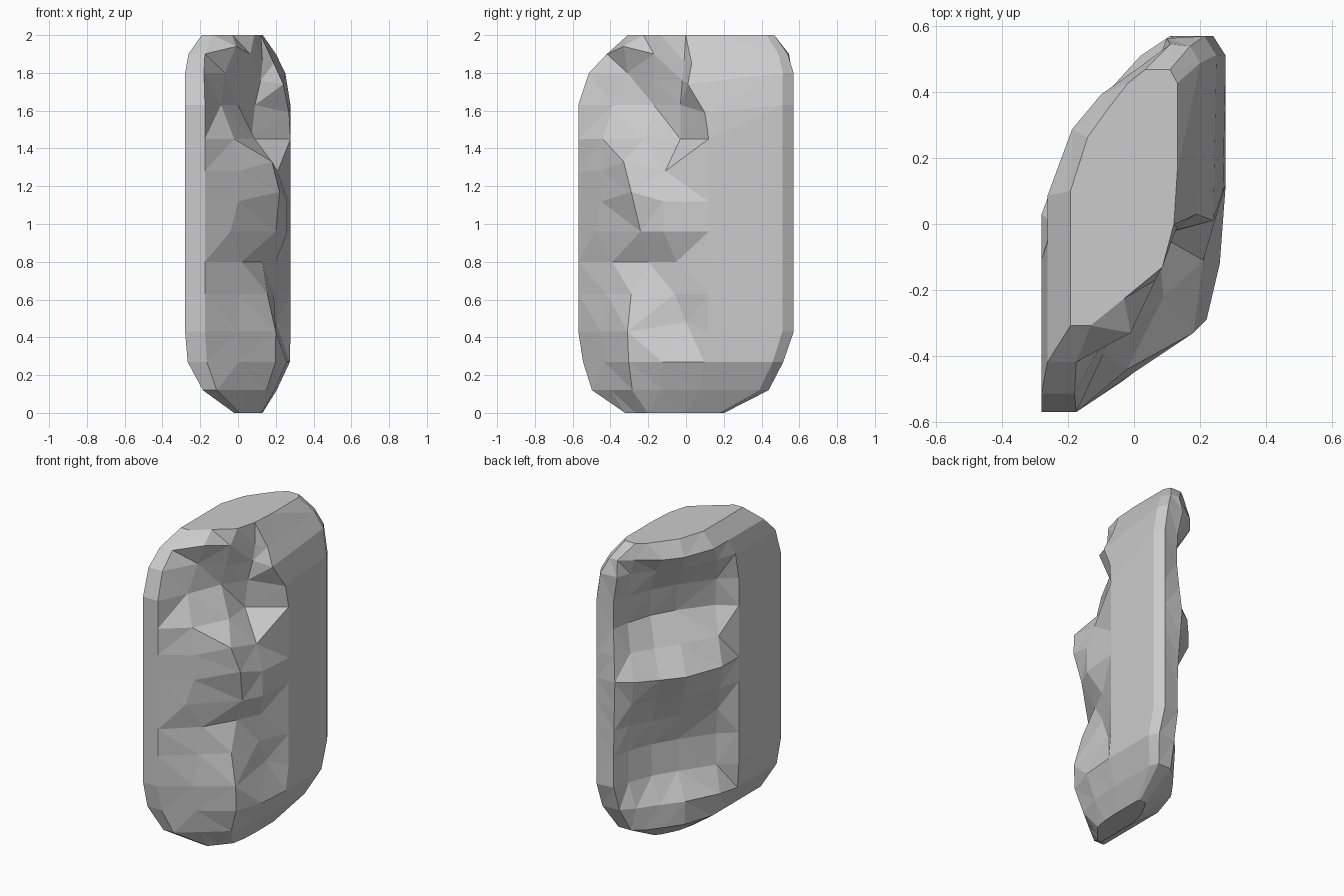
import bpy, bmesh

# Horizontal outline of the slab, counter-clockwise from the front left corner
OUTLINE = [(-.28, -.57), (-.175, -.57), (0, -.45), (.2, -.31), (.26, -.12),
           (.278, .12), (.278, .51), (.24, .57), (.11, .57), (.02, .51),
           (-.085, .395), (-.19, .27), (-.28, .03), (-.28, -.14)]

# Levels: z, scale x, scale y, centre x, centre y (tapered at both ends)
LEVELS = [(0, .27, .46, .055, -.06), (.12, .7, .82, .01, -.03),
          (.27, .97, .93, .005, -.015)]
LEVELS += [(z, 1, 1, 0, 0) for z in (.43, .63, .8, .96, 1.12, 1.28, 1.45, 1.63)]
LEVELS += [(1.8, .95, .95, -.014, .028), (1.9, .83, .84, -.03, .06),
           (2, .58, .68, -.03, .08)]

# Chipped hollows on the front right face, and the back top corner:
# {level: {column: (x, y) or (x, y, z)}}
CHIPS = {
    3: {4: (.2, 0, .48)},
    4: {2: (.01, -.42), 3: (.155, -.29), 4: (.19, -.06)},
    5: {2: (.02, -.39), 3: (.13, -.2), 4: (.2, -.05)},
    6: {2: (-.04, -.48), 3: (.2, -.24)},
    7: {3: (.22, -.29, 1.17)},
    8: {3: (.18, -.33, 1.33), 4: (.21, -.11)},
    9: {2: (-.02, -.44), 3: (.09, -.22), 4: (.07, -.03)},
    10: {2: (-.09, -.39), 3: (0, -.17), 4: (.09, -.03), 5: (.27, .1, 1.59)},
    11: {2: (-.07, -.31), 3: (.03, -.17, 1.76), 4: (.12, -.02, 1.76),
         5: (.24, .01, 1.74), 9: (.035, .5)},
    12: {2: (-.01, -.33, 1.94), 3: (.065, -.17, 1.9), 4: (.13, -.01, 1.86),
         5: (.19, .03, 1.85), 8: (.11, .545), 9: (.03, .485)},
}

# Back left face: two scooped hollows with a ridge between (level and column depths)
SCOOP_LEVEL = {2: .06, 3: .17, 4: .18, 5: .14, 6: .07, 8: .11, 9: .21, 10: .18, 11: .07}
SCOOP_COLUMN = {8: .15, 9: .6, 10: .95, 11: 1.1, 12: .75}


def ring_point(level, col):
    z, sx, sy, cx, cy = LEVELS[level]
    x, y = OUTLINE[col]
    x, y = x * sx + cx, y * sy + cy
    if col in CHIPS.get(level, {}):
        x, y, z = (*CHIPS[level][col], z)[:3]
    depth = SCOOP_LEVEL.get(level, 0) * SCOOP_COLUMN.get(col, 0)
    return (x + .77 * depth, y - .64 * depth, z)


# Stack the rings, skin and cap them
bm = bmesh.new()
n = len(OUTLINE)
rings = [[bm.verts.new(ring_point(i, j)) for j in range(n)] for i in range(len(LEVELS))]
for low, high in zip(rings, rings[1:]):
    for j in range(n):
        k = (j + 1) % n
        bm.faces.new((low[j], low[k], high[k], high[j]))
bm.faces.new(rings[0][::-1])
bm.faces.new(rings[-1])
bmesh.ops.triangulate(bm, faces=bm.faces[:], quad_method='BEAUTY')
bmesh.ops.recalc_face_normals(bm, faces=bm.faces[:])

mesh = bpy.data.meshes.new("rock_slab")
bm.to_mesh(mesh)
bm.free()
bpy.context.collection.objects.link(bpy.data.objects.new("rock_slab", mesh))
